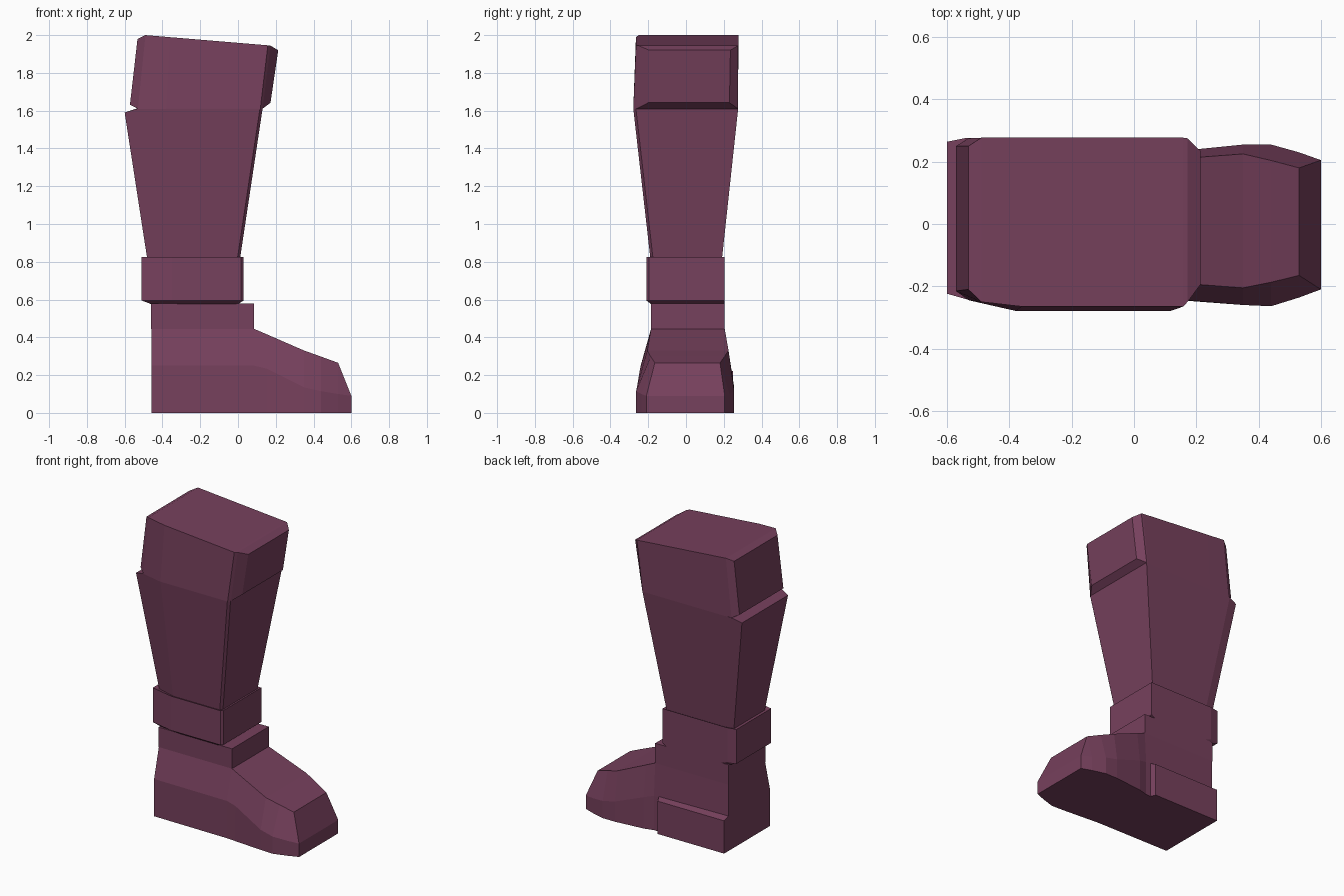
import bpy, bmesh

mat = bpy.data.materials.new("plum leather")
mat.diffuse_color = (0.183, 0.052, 0.109, 1)


def loft(name, rings, cap_start=False, cap_end=False, drop=None):
    """Skin a list of equal-length rings; drop(face) removes hidden faces."""
    bm = bmesh.new()
    vs = [[bm.verts.new(p) for p in r] for r in rings]
    n = len(rings[0])
    for a, b in zip(vs, vs[1:]):
        for i in range(n):
            j = (i + 1) % n
            bm.faces.new((a[i], a[j], b[j], b[i]))
    if cap_start:
        bm.faces.new(vs[0])
    if cap_end:
        bm.faces.new(vs[-1])
    if drop:
        bmesh.ops.delete(bm, geom=[f for f in bm.faces if drop(f)], context='FACES_ONLY')
    bmesh.ops.remove_doubles(bm, verts=bm.verts, dist=0.0005)
    bmesh.ops.recalc_face_normals(bm, faces=bm.faces)
    me = bpy.data.meshes.new(name)
    bm.to_mesh(me)
    bm.free()
    me.materials.append(mat)
    ob = bpy.data.objects.new(name, me)
    bpy.context.collection.objects.link(ob)
    return ob


def ring(x0, x1, y0, y1, z, zb=None, c=0.05, k=0.16, f=0.014):
    """Horizontal leg section: wide chamfer at the back, small one in front."""
    zb = z if zb is None else zb
    return [(x0, y0 + c, zb), (x0 + k, y0, z), (x1 - f, y0, z), (x1, y0 + f, z),
            (x1, y1, z), (x0 + 0.06, y1, z), (x0, y1 - 0.012, zb)]


def rect(x0, x1, y0, y1, z):
    return [(x0, y0, z), (x1, y0, z), (x1, y1, z), (x0, y1, z)]


# Foot: cross-sections along x (sole, side crease and top edge on each side)
def section(x, yb, ym, zm, yt, zt, Yt, Ym, Zm, Yb):
    return [(x, yb, 0), (x, ym, zm), (x, yt, zt), (x, Yt, zt), (x, Ym, Zm), (x, Yb, 0)]


foot = [
    section(-0.458, -0.235, -0.235, 0.25, -0.185, 0.445, 0.205, 0.205, 0.23, 0.205),
    section(0.085, -0.240, -0.240, 0.25, -0.185, 0.445, 0.205, 0.218, 0.23, 0.218),
    section(0.15, -0.245, -0.243, 0.235, -0.190, 0.417, 0.210, 0.235, 0.21, 0.235),
    section(0.35, -0.260, -0.260, 0.135, -0.205, 0.33, 0.225, 0.255, 0.135, 0.255),
    section(0.44, -0.264, -0.264, 0.115, -0.187, 0.298, 0.204, 0.255, 0.115, 0.255),
    section(0.53, -0.236, -0.236, 0.10, -0.165, 0.265, 0.180, 0.230, 0.10, 0.230),
    section(0.60, -0.210, -0.210, 0.09, -0.210, 0.09, 0.205, 0.205, 0.09, 0.205),
]
loft("foot", foot, True, True, drop=lambda f: all(v.co.z > 0.44 for v in f.verts))

# Raised heel plate on the +y side
loft("heel_plate", [
    [(-0.458, 0.205, 0), (0.05, 0.215, 0), (0.05, 0.215, 0.235), (-0.458, 0.205, 0.235)],
    [(-0.458, 0.25, 0), (0.035, 0.25, 0), (0.035, 0.25, 0.22), (-0.458, 0.25, 0.22)],
], cap_end=True)

# Ankle block
loft("ankle", [rect(-0.46, 0.085, -0.185, 0.205, z) for z in (0.445, 0.578)], cap_end=True)

# Ankle band with bevelled lips, flush with the ankle on +y
loft("ankle_band", [
    ring(-0.46, 0.0, -0.185, 0.205, 0.576, c=0.02),
    ring(-0.51, 0.03, -0.21, 0.205, 0.595, c=0.035),
    ring(-0.51, 0.03, -0.21, 0.205, 0.825, c=0.035),
    ring(-0.475, 0.0, -0.185, 0.185, 0.815, c=0.04, k=0.13),
])

# Tapered shaft with a ledge at the top of its back
loft("shaft", [
    ring(-0.48, 0.01, -0.188, 0.19, 0.812, c=0.04, k=0.13),
    ring(-0.60, 0.13, -0.279, 0.276, 1.61, zb=1.59, c=0.055, k=0.22),
    ring(-0.53, 0.13, -0.279, 0.276, 1.612, c=0.035, k=0.15),
])


# Cuff: sections along x, with bevelled panels on the back and front
def slab(xb, xt, yb, yt, Yb, Yt, zb, zt):
    return [(xb, yb, zb), (xt, yt, zt), (xt, Yt, zt), (xb, Yb, zb)]


loft("cuff", [
    slab(-0.572, -0.532, -0.215, -0.21, 0.25, 0.25, 1.632, 1.98),
    slab(-0.53, -0.49, -0.245, -0.25, 0.275, 0.277, 1.61, 2.0),
    slab(-0.38, -0.36, -0.279, -0.265, 0.276, 0.277, 1.61, 1.989),
    slab(0.118, 0.158, -0.279, -0.265, 0.276, 0.277, 1.61, 1.946),
    slab(0.13, 0.172, -0.262, -0.25, 0.276, 0.275, 1.61, 1.944),
    slab(0.172, 0.213, -0.2, -0.195, 0.23, 0.235, 1.642, 1.92),
], True, True, drop=lambda f: all(v.co.z < 1.615 for v in f.verts))
